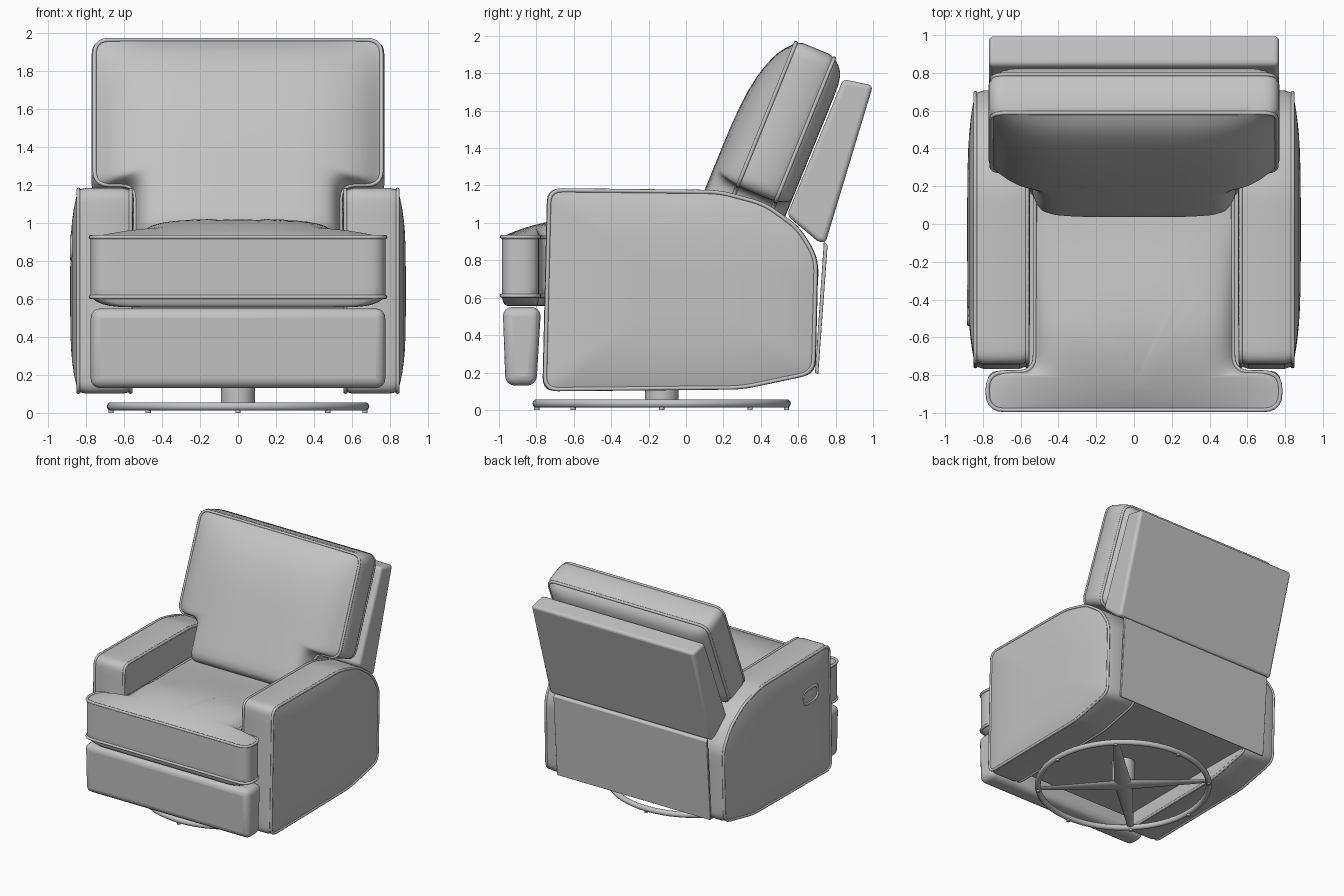
import bpy, bmesh, math
from mathutils import Matrix, Vector

cube = bpy.data.objects.get("Cube")
if cube:
    bpy.data.objects.remove(cube, do_unlink=True)

GREY = (0.55, 0.55, 0.55, 1)
mat = bpy.data.materials.new("grey upholstery")
mat.use_nodes = True
mat.diffuse_color = GREY
mat.node_tree.nodes["Principled BSDF"].inputs["Base Color"].default_value = GREY


def finish(obj, name, angle=40):
    obj.name = name
    obj.data.materials.clear()
    obj.data.materials.append(mat)
    bpy.ops.object.select_all(action='DESELECT')
    obj.select_set(True)
    bpy.context.view_layer.objects.active = obj
    if obj.type == 'MESH':
        bpy.ops.object.shade_smooth_by_angle(angle=math.radians(angle))
    return obj


def from_bmesh(bm, name):
    bmesh.ops.recalc_face_normals(bm, faces=bm.faces)
    mesh = bpy.data.meshes.new(name)
    bm.to_mesh(mesh)
    bm.free()
    obj = bpy.data.objects.new(name, mesh)
    bpy.context.collection.objects.link(obj)
    return finish(obj, name)


def mirror(obj):
    obj.modifiers.new("Mirror", 'MIRROR')


def rounded(points, radius, step=0.06):
    """Closed outline with rounded corners and evenly split sides."""
    pts = [Vector(p) for p in points]
    out = []
    for i, p in enumerate(pts):
        a, b = pts[i - 1] - p, pts[(i + 1) % len(pts)] - p
        a = p + a.normalized() * min(radius, a.length * 0.45)
        b = p + b.normalized() * min(radius, b.length * 0.45)
        for k in range(6):
            t = k / 5
            out.append(a * (1 - t) ** 2 + p * 2 * t * (1 - t) + b * t * t)
    dense = []
    for i, p in enumerate(out):
        q = out[(i + 1) % len(out)]
        n = max(1, round((q - p).length / step))
        dense += [p.lerp(q, k / n) for k in range(n)]
    return dense


def pillow(name, outline, centre, depth, front, back, matrix, puff=1.0):
    """Upholstered slab: crowned front at 0, straight sides, crowned rear at -depth."""
    c = Vector(centre)
    shrink = [0.15, 0.3, 0.45, 0.6, 0.7, 0.8, 0.87, 0.92, 0.96, 0.985, 1]
    layers = [(t, lambda p, t=t: front(p, t)) for t in shrink]
    for k in (0.15, 0.5, 0.85):
        layers.append((puff, lambda p, k=k: -depth * k))
    layers += [(t, lambda p, t=t: -depth - back(p, t)) for t in reversed(shrink)]
    bm = bmesh.new()
    rings = []
    for t, height in layers:
        flat = [c.lerp(p, t) for p in outline]
        rings.append([bm.verts.new(matrix @ Vector((p.x, p.y, height(p)))) for p in flat])
    n = len(outline)
    for r, s in zip(rings, rings[1:]):
        for i in range(n):
            bm.faces.new((r[i], r[(i + 1) % n], s[(i + 1) % n], s[i]))
    for ring, h in ((rings[0], front(c, 0)), (rings[-1], -depth - back(c, 0))):
        tip = bm.verts.new(matrix @ Vector((c.x, c.y, h)))
        for i in range(n):
            bm.faces.new((ring[i], ring[(i + 1) % n], tip))
    return from_bmesh(bm, name)


def piping(name, outline, height, matrix, radius=0.011):
    """Thin welt cord along an outline."""
    curve = bpy.data.curves.new(name, 'CURVE')
    curve.dimensions = '3D'
    curve.bevel_depth = radius
    curve.bevel_resolution = 2
    spline = curve.splines.new('POLY')
    spline.points.add(len(outline) - 1)
    for point, p in zip(spline.points, outline):
        point.co = (*(matrix @ Vector((p.x, p.y, height))), 1)
    spline.use_cyclic_u = True
    obj = bpy.data.objects.new(name, curve)
    bpy.context.collection.objects.link(obj)
    return finish(obj, name)


def slab(name, profile, half_width, bevel):
    """Side profile (y, z) extruded across x, with soft edges."""
    bm = bmesh.new()
    face = bm.faces.new([bm.verts.new((-half_width, y, z)) for y, z in profile])
    ext = bmesh.ops.extrude_face_region(bm, geom=[face])["geom"]
    bmesh.ops.translate(bm, vec=(2 * half_width, 0, 0),
                        verts=[v for v in ext if isinstance(v, bmesh.types.BMVert)])
    obj = from_bmesh(bm, name)
    if bevel:
        mod = obj.modifiers.new("Bevel", 'BEVEL')
        mod.width, mod.segments = bevel, 4


def t_shape(wide, narrow, far, notch, end):
    half = [(wide, far), (wide, notch), (narrow, notch), (narrow, end)]
    return half + [(-x, y) for x, y in reversed(half)]


# Arms: profile in (y, z), thickness along x
side_axes = Matrix(((0, 0, 1, 0.84), (1, 0, 0, 0), (0, 1, 0, 0), (0, 0, 0, 1)))
arm_outline = rounded([(-0.755, 0.11), (-0.73, 1.175), (0.18, 1.165), (0.42, 1.10), (0.6, 0.97),
                       (0.695, 0.81), (0.68, 0.2), (0.3, 0.12)], 0.07)
mirror(pillow("arm", arm_outline, (-0.03, 0.64), 0.275, lambda p, t: 0.043 * (1 - t ** 4),
              lambda p, t: 0.015 * (1 - t ** 6), side_axes, 1.018))
for label, depth in (("outer", 0), ("inner", -0.275)):
    piping(label + "_arm_piping", arm_outline, depth, side_axes)
    bpy.ops.object.convert(target='MESH')
    mirror(bpy.context.object)

# Seat cushion, rising from its front edge and sinking toward the back
seat_axes = Matrix.Translation((0, 0, 0.925))
seat_outline = rounded(t_shape(0.775, 0.525, -0.985, -0.785, 0.35), 0.09)


def seat_crown(p, t):
    rise = 1 - (max(0, -0.55 - p.y) / 0.435) ** 2
    sink = 1 - 0.9 * min(1, max(0, p.y + 0.55) / 0.6)
    return 0.1 * (1 - t ** 12) * rise * sink * (1 - 0.8 * (p.x / 0.78) ** 2)


pillow("seat_cushion", seat_outline, (0, -0.86), 0.315, seat_crown,
       lambda p, t: 0.055 * (1 - t ** 14), seat_axes)
piping("seat_top_piping", seat_outline, 0, seat_axes)
piping("seat_bottom_piping", seat_outline, -0.315, seat_axes)

# Back cushion, reclined, fullest low down
back_axes = Matrix.Translation((0, 0.195, 1.0)) @ Matrix.Rotation(math.radians(67.8), 4, 'X')
back_outline = rounded(t_shape(0.755, 0.54, 1.04, 0.215, -0.13), 0.08)


def back_crown(p, t):
    lift = 1 - (max(0, p.y - 0.25) / 0.82) ** 4
    return 0.155 * (1 - t ** 22) * lift * (1 - abs(p.x / 0.77) ** 4)


pillow("back_cushion", back_outline, (0, 0.42), 0.22, back_crown,
       lambda p, t: 0.078 * (1 - t ** 14), back_axes, 1.02)
piping("back_front_piping", back_outline, 0, back_axes)
piping("back_rear_piping", back_outline, -0.22, back_axes)

# Back board, rear panel, footrest and inner frame
slab("back_board", [(0.84, 1.768), (1.0, 1.735), (0.745, 0.89), (0.70, 0.905), (0.54, 1.04)],
     0.768, 0.025)
slab("rear_panel", [(0.69, 0.2), (0.707, 0.19), (0.757, 0.88), (0.737, 0.9)], 0.725, 0.005)
slab("footrest", [(-0.965, 0.13), (-0.8, 0.13), (-0.775, 0.55), (-0.98, 0.55)], 0.775, 0.05)
slab("inner_frame", [(-0.75, 0.23), (0.67, 0.23), (0.71, 0.75), (-0.75, 0.75)], 0.58, 0)

# Swivel base
CENTRE = Vector((0, -0.13, 0))
bpy.ops.mesh.primitive_torus_add(location=CENTRE + Vector((0, 0, 0.034)), major_radius=0.668,
                                 minor_radius=0.023, major_segments=64, minor_segments=10)
finish(bpy.context.object, "base_ring")
bpy.ops.mesh.primitive_cylinder_add(vertices=32, radius=0.09, depth=0.24,
                                    location=CENTRE + Vector((0, 0, 0.16)))
finish(bpy.context.object, "swivel_post")
for k in range(4):
    angle = math.radians(45 + 90 * k)
    bm = bmesh.new()
    bmesh.ops.create_cone(bm, cap_ends=True, segments=12, radius1=0.07, radius2=0.024, depth=0.66,
                          matrix=Matrix.Translation(CENTRE + Vector((0, 0, 0.035)))
                          @ Matrix.Rotation(angle, 4, 'Z') @ Matrix.Diagonal((1, 1, 0.3, 1))
                          @ Matrix.Translation((0.33, 0, 0)) @ Matrix.Rotation(math.pi / 2, 4, 'Y'))
    from_bmesh(bm, "base_spoke")
for k in range(8):
    angle = math.radians(45 * k)
    spot = CENTRE + Vector((math.cos(angle), math.sin(angle), 0)) * 0.668
    bpy.ops.mesh.primitive_cylinder_add(vertices=12, radius=0.014, depth=0.03,
                                        location=spot + Vector((0, 0, 0.015)))
    finish(bpy.context.object, "base_foot")

# Recliner handle on the right arm
handle_axes = Matrix.Diagonal((-1, 1, 1, 1)) @ Matrix.Translation((0.033, -0.43, 0.87)) @ side_axes
rim = rounded([(-0.1, -0.06), (0.1, -0.06), (0.1, 0.06), (-0.1, 0.06)], 0.06, 0.03)
piping("handle_rim", rim, 0, handle_axes, 0.012)
lever = rounded([(-0.055, -0.025), (0.055, -0.025), (0.055, 0.025), (-0.055, 0.025)], 0.025, 0.03)
pillow("handle_lever", lever, (0, 0), 0.03, lambda p, t: 0.008 * (1 - t * t),
       lambda p, t: 0, handle_axes)
